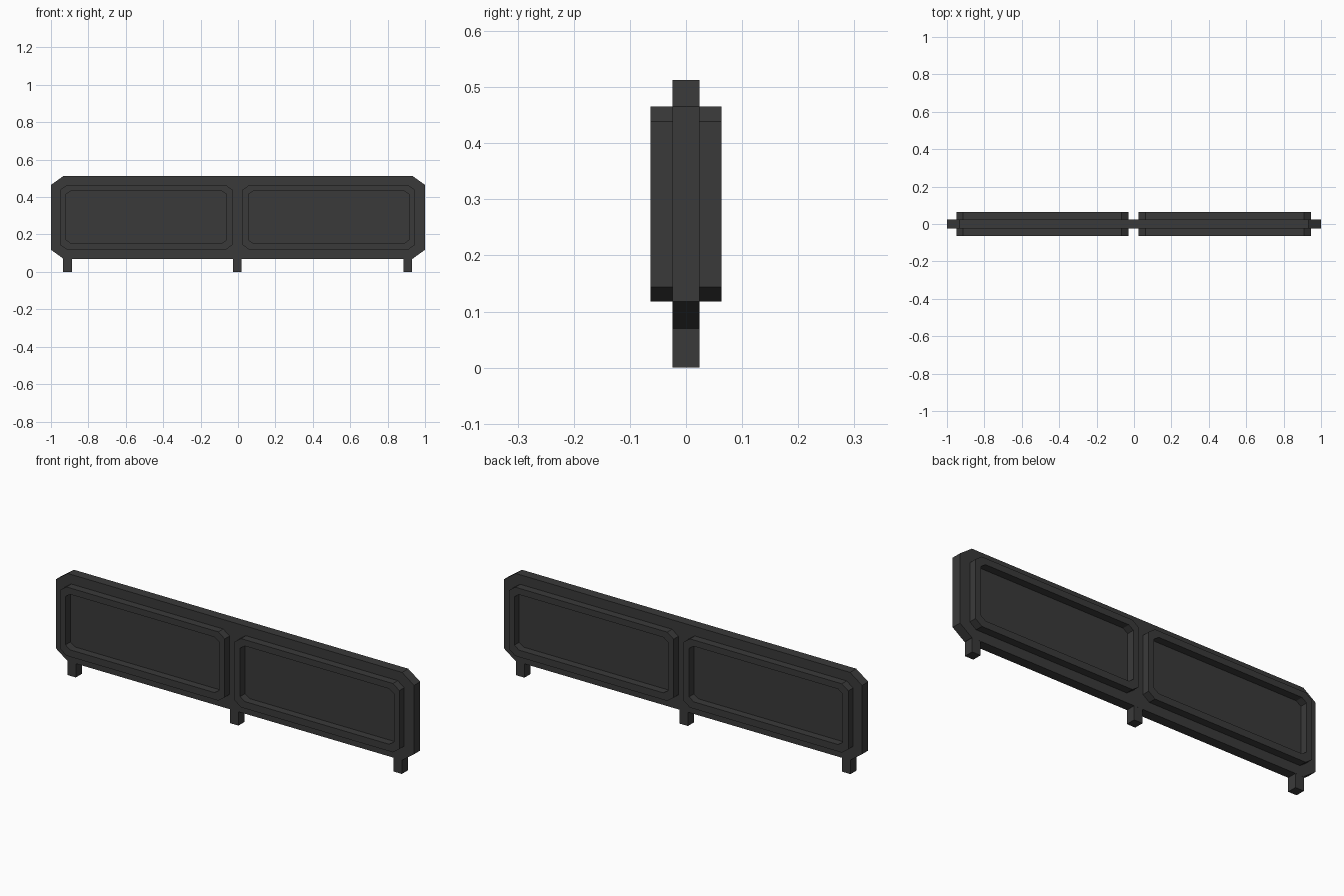
import bpy, bmesh

if "Cube" in bpy.data.objects:
    bpy.data.objects.remove(bpy.data.objects["Cube"])

mat = bpy.data.materials.new("dark_grey")
mat.diffuse_color = (0.042, 0.042, 0.042, 1)
mat.use_nodes = True
mat.node_tree.nodes["Principled BSDF"].inputs["Base Color"].default_value = mat.diffuse_color


def octagon(x0, x1, z0, z1, cx, cz):
    """Rectangle profile in x/z with chamfered corners."""
    return [(x0 + cx, z0), (x1 - cx, z0), (x1, z0 + cz), (x1, z1 - cz),
            (x1 - cx, z1), (x0 + cx, z1), (x0, z1 - cz), (x0, z0 + cz)]


def finish(bm, name):
    bmesh.ops.recalc_face_normals(bm, faces=bm.faces)
    mesh = bpy.data.meshes.new(name)
    bm.to_mesh(mesh)
    bm.free()
    mesh.materials.append(mat)
    ob = bpy.data.objects.new(name, mesh)
    bpy.context.collection.objects.link(ob)
    return ob


def plate(name, profile, y0, y1):
    """Solid profile extruded along y."""
    bm = bmesh.new()
    a, b = [[bm.verts.new((x, y, z)) for x, z in profile] for y in (y0, y1)]
    bm.faces.new(a)
    bm.faces.new(b)
    n = len(profile)
    for i in range(n):
        j = (i + 1) % n
        bm.faces.new((a[i], a[j], b[j], b[i]))
    return finish(bm, name)


def ring(name, outer, inner, y0, y1):
    """Hollow frame: four loops bridged around a closed section."""
    bm = bmesh.new()
    loops = [[bm.verts.new((x, y, z)) for x, z in p]
             for p, y in ((outer, y0), (outer, y1), (inner, y1), (inner, y0))]
    n = len(outer)
    for k in range(4):
        a, b = loops[k], loops[(k + 1) % 4]
        for i in range(n):
            j = (i + 1) % n
            bm.faces.new((a[i], a[j], b[j], b[i]))
    return finish(bm, name)


HALF = 0.0245   # half thickness of the board
FRONT = 0.063   # outer face of the raised frames

# Main board with clipped corners
plate("board", octagon(-1, 1, 0.07, 0.513, 0.067, 0.048), -HALF, HALF)

# Raised panel frames, two on each side of the board
for x0, x1, where in ((-0.95, -0.03, "left"), (0.025, 0.945, "right")):
    outer = octagon(x0, x1, 0.118, 0.465, 0.036, 0.026)
    inner = octagon(x0 + 0.031, x1 - 0.031, 0.153, 0.433, 0.026, 0.018)
    for s, side in ((-1, "front"), (1, "back")):
        ring(f"{side}_{where}_frame", outer, inner, s * (HALF - 0.004), s * FRONT)

# Three short feet under the board
for x, where in ((-0.912, "left"), (-0.004, "middle"), (0.908, "right")):
    w = 0.0235
    plate(f"{where}_foot", [(x - w, 0), (x + w, 0), (x + w, 0.076), (x - w, 0.076)],
          -HALF + 0.0003, HALF - 0.0003)
